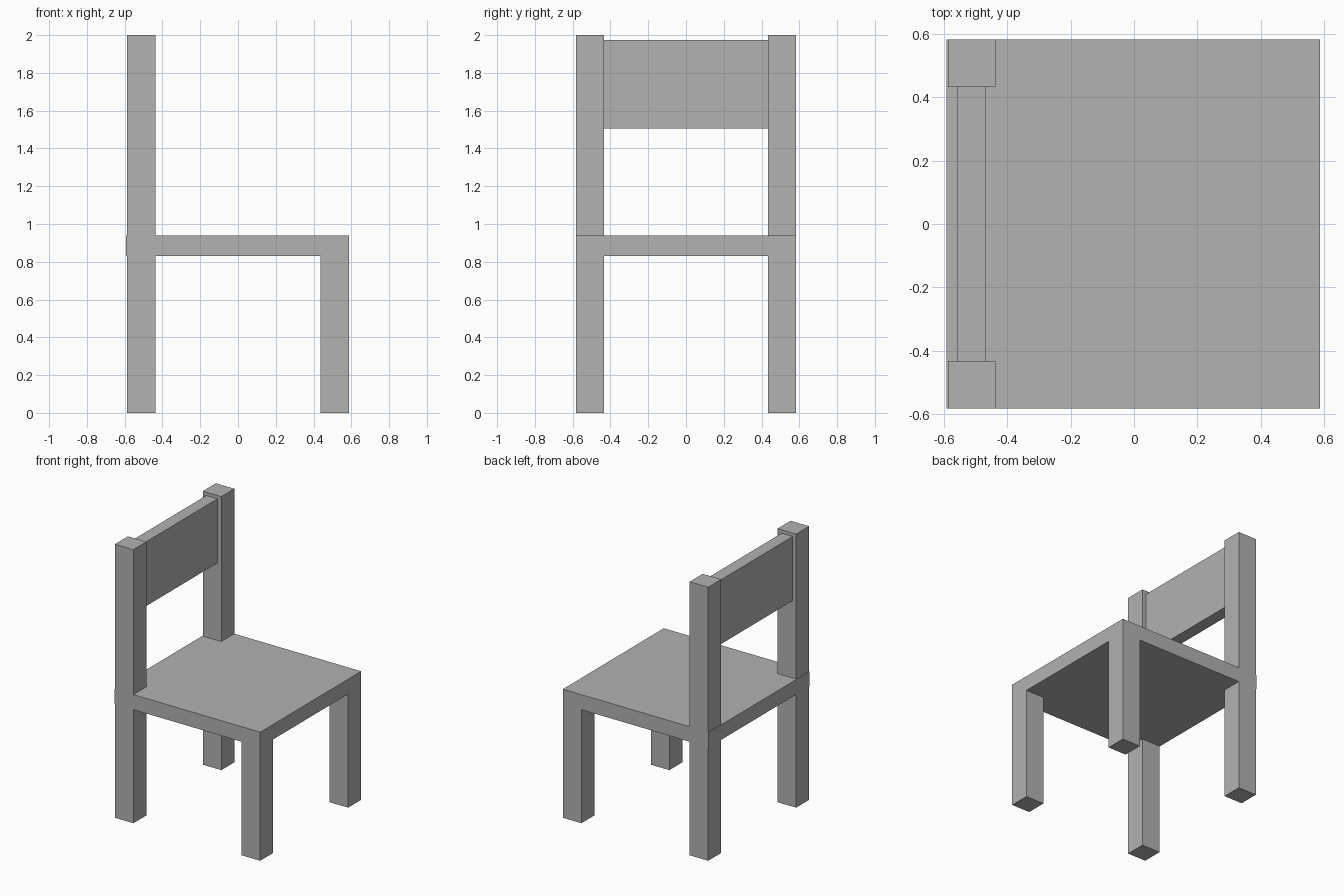
import bpy
import bmesh

cube = bpy.data.objects.get("Cube")
if cube:
    bpy.data.objects.remove(cube, do_unlink=True)

# One plain grey for the whole chair
grey = bpy.data.materials.new("plain grey")
grey.use_nodes = True
colour = (0.445, 0.445, 0.445, 1)
grey.diffuse_color = colour
grey.node_tree.nodes["Principled BSDF"].inputs["Base Color"].default_value = colour


def box(name, low, high):
    """Flat-faced box between two opposite corners."""
    bm = bmesh.new()
    bmesh.ops.create_cube(bm, size=1)
    for v in bm.verts:
        v.co = [h if c > 0 else l for c, l, h in zip(v.co, low, high)]
    mesh = bpy.data.meshes.new(name)
    bm.to_mesh(mesh)
    bm.free()
    mesh.materials.append(grey)
    obj = bpy.data.objects.new(name, mesh)
    bpy.context.collection.objects.link(obj)
    return obj


HALF_X, HALF_Y = 0.588, 0.583
LEG = 0.15
SEAT_LOW, SEAT_TOP = 0.83, 0.94

# Seat, reaching slightly past the rear posts
box("seat", (-HALF_X - 0.004, -HALF_Y, SEAT_LOW), (HALF_X, HALF_Y, SEAT_TOP))

# Tall rear posts and short front legs on both sides
for side, y in (("right", -HALF_Y), ("left", HALF_Y - LEG)):
    box(f"rear_post_{side}", (-HALF_X, y, 0), (-HALF_X + LEG, y + LEG, 2))
    box(f"front_leg_{side}", (HALF_X - LEG, y, 0), (HALF_X, y + LEG, SEAT_LOW))

# Backrest panel between the posts
inner = HALF_Y - LEG
box("backrest", (-0.56, -inner, 1.505), (-0.47, inner, 1.975))
